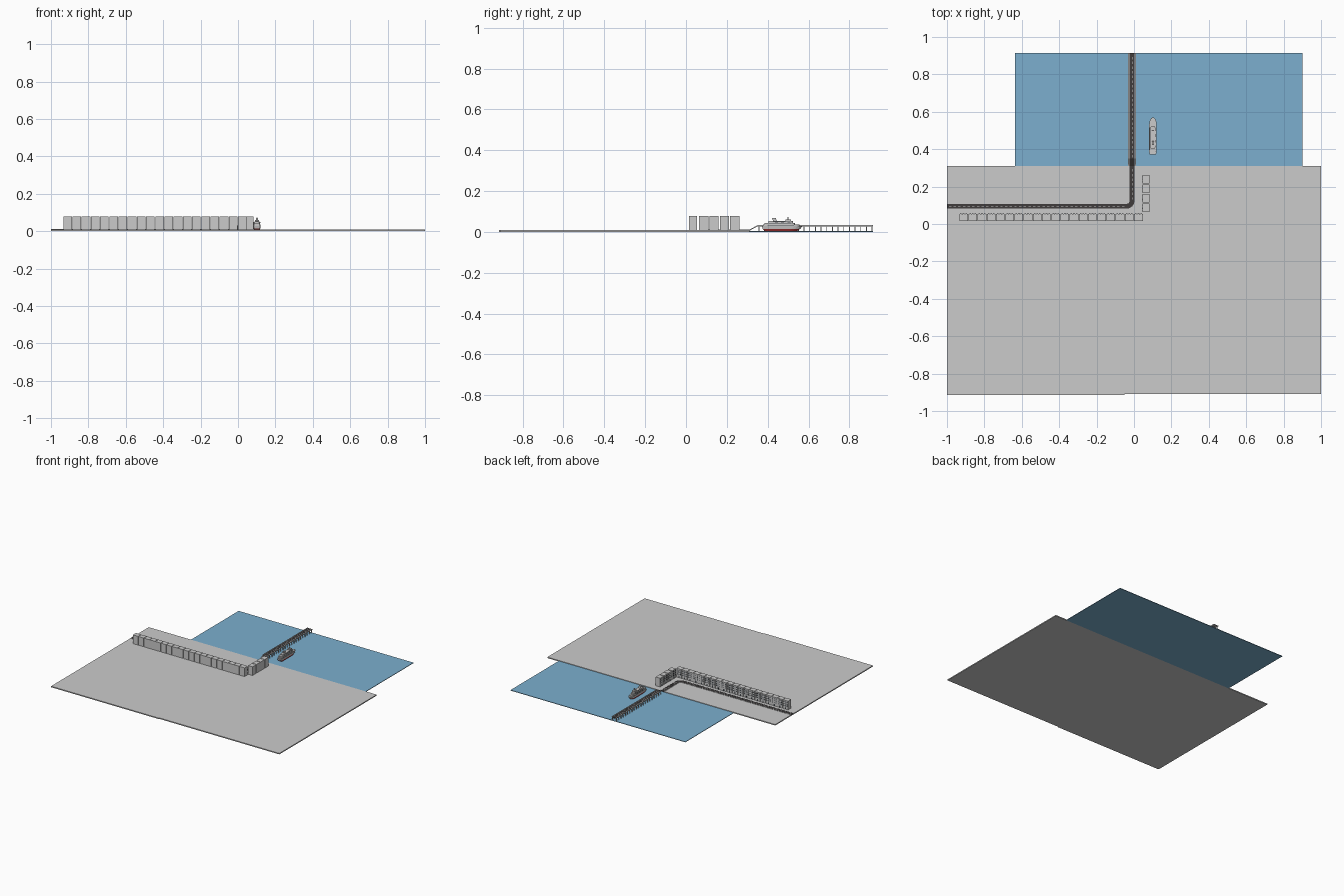
import bpy, bmesh, math

if "Cube" in bpy.data.objects:
    bpy.data.objects.remove(bpy.data.objects["Cube"])


def material(name, rgb):
    m = bpy.data.materials.new(name)
    m.diffuse_color = (*rgb, 1)
    m.use_nodes = True
    m.node_tree.nodes["Principled BSDF"].inputs["Base Color"].default_value = m.diffuse_color
    return m


WATER = material("water_blue", (0.2, 0.43, 0.62))
ASPHALT = material("asphalt", (0.05, 0.045, 0.045))
WHITE = material("paint_white", (0.85, 0.85, 0.85))
RED = material("hull_red", (0.35, 0.03, 0.03))
DARK = material("dark_glass", (0.06, 0.07, 0.08))


def add_box(bm, x0, x1, y0, y1, z0, z1, mat=0):
    v = [bm.verts.new((x, y, z)) for z in (z0, z1)
         for x, y in ((x0, y0), (x1, y0), (x1, y1), (x0, y1))]
    for f in ((3, 2, 1, 0), (4, 5, 6, 7), (0, 1, 5, 4),
              (1, 2, 6, 5), (2, 3, 7, 6), (3, 0, 4, 7)):
        bm.faces.new([v[i] for i in f]).material_index = mat


def finish(name, bm, *mats):
    me = bpy.data.meshes.new(name)
    bmesh.ops.recalc_face_normals(bm, faces=bm.faces)
    bm.to_mesh(me)
    bm.free()
    for m in mats:
        me.materials.append(m)
    ob = bpy.data.objects.new(name, me)
    bpy.context.collection.objects.link(ob)
    return ob


def box(name, *dims, mats=()):
    bm = bmesh.new()
    add_box(bm, *dims)
    return finish(name, bm, *mats)


def loft(name, rings, *mats):
    bm = bmesh.new()
    vs = [[bm.verts.new(p) for p in r] for r in rings]
    n = len(vs[0])
    for a, b in zip(vs, vs[1:]):
        for i in range(n):
            bm.faces.new((a[i], a[(i + 1) % n], b[(i + 1) % n], b[i]))
    bm.faces.new(vs[0])
    bm.faces.new(vs[-1])
    return finish(name, bm, *mats)


# Land and sea
box("land_west", -1, -0.05, -0.915, 0.31, 0, 0.008)
box("land_east", -0.05, 1, -0.91, 0.31, 0, 0.008)
box("sea", -0.635, 0.90, 0.31, 0.915, 0, 0.004, mats=[WATER])

# Road centreline: straight, rounded corner, ramp, bridge
CX, CY, R, DECK = -0.01, 0.095, 0.03, 0.031
path = [(-1, CY, 0.009)]
for i in range(9):
    a = -math.pi / 2 + i * math.pi / 16
    path.append((CX - R + R * math.cos(a), CY + R + R * math.sin(a), 0.009))
path += [(CX, 0.31, 0.009), (CX, 0.35, DECK), (CX, 0.915, DECK)]


def sweep(name, pts, off0, off1, z0, z1, *mats):
    rings = []
    for i, p in enumerate(pts):
        a, b = pts[max(i - 1, 0)], pts[min(i + 1, len(pts) - 1)]
        dx, dy = b[0] - a[0], b[1] - a[1]
        l = math.hypot(dx, dy)
        nx, ny = -dy / l, dx / l
        rings.append([(p[0] + nx * o, p[1] + ny * o, p[2] + z)
                      for o, z in ((off0, z0), (off1, z0), (off1, z1), (off0, z1))])
    return loft(name, rings, *mats)


sweep("road", path, -0.013, 0.013, -0.003, 0.0005, ASPHALT)
for side, s in (("left", 1), ("right", -1)):
    sweep(f"kerb_{side}", path, s * 0.013, s * 0.0155, -0.003, 0.0015)

# Dashed centre line
bm = bmesh.new()
for i in range(38):
    x = -0.99 + i * 0.025
    add_box(bm, x, x + 0.013, CY - 0.0009, CY + 0.0009, 0.009, 0.0101)
for i in range(32):
    y = 0.13 + i * 0.025
    if 0.30 < y < 0.35 or y > 0.90:
        continue
    z = 0.009 if y < 0.3 else DECK
    add_box(bm, CX - 0.0009, CX + 0.0009, y, y + 0.013, z, z + 0.0011)
finish("road_dashes", bm, WHITE)

# Bridge deck, piers and side beams
sweep("bridge_deck", path[-3:], -0.021, 0.021, -0.004, -0.001)
for side, s in (("left", 1), ("right", -1)):
    sweep(f"bridge_edge_{side}", path[-2:], s * 0.018, s * 0.021, -0.004, 0.003)
bm = bmesh.new()
for i in range(21):
    y = 0.355 + i * 0.0277
    for s in (-1, 1):
        x = CX + s * 0.018
        add_box(bm, x - 0.0025, x + 0.0025, y, y + 0.004, 0.003, DECK - 0.003)
    add_box(bm, CX - 0.018, CX + 0.018, y, y + 0.004, DECK - 0.007, DECK - 0.003)
finish("bridge_piers", bm)

# One building, facade with windows and door towards +y
W, D, H = 0.046, 0.039, 0.069
bm = bmesh.new()
add_box(bm, -W / 2, W / 2, -D / 2, D / 2, 0, H)
for floor in range(3):
    for k in (-1, 0, 1):
        z = 0.022 + floor * 0.015
        add_box(bm, k * 0.014 - 0.004, k * 0.014 + 0.004,
                D / 2 - 0.001, D / 2 + 0.0005, z, z + 0.009, 1)
add_box(bm, -0.005, 0.005, D / 2 - 0.001, D / 2 + 0.0005, 0, 0.015, 1)
first = finish("building", bm, None, DARK)
spots = [(-0.911 + i * 0.0492, 0.035, 0) for i in range(20)]
spots += [(0.064, 0.086 + j * 0.0512, math.pi / 2) for j in range(4)]
for n, (x, y, rot) in enumerate(spots):
    ob = first if n == 0 else first.copy()
    if n:
        bpy.context.collection.objects.link(ob)
    ob.name = f"building_{n + 1}"
    ob.location = (x, y, 0.0085)
    ob.rotation_euler.z = rot

# Ferry: rounded bow at +y
BX = 0.101


def outline(hw, y0, y1, bow, z):
    pts = [(BX - hw * 0.85, y0, z), (BX + hw * 0.85, y0, z), (BX + hw, y0 + 0.012, z)]
    for i in range(9):
        a = math.pi * i / 8
        pts.append((BX + hw * math.cos(a), y1 - bow + bow * math.sin(a), z))
    return pts + [(BX - hw, y0 + 0.012, z)]


loft("ferry_hull_lower", [outline(0.014, 0.385, 0.545, 0.04, 0.004),
                          outline(0.018, 0.375, 0.56, 0.04, 0.015)], RED)
loft("ferry_hull_upper", [outline(0.018, 0.375, 0.56, 0.04, 0.015),
                          outline(0.020, 0.372, 0.57, 0.04, 0.028)])
for n, (hw, y0, y1, bow, z0, z1) in enumerate((
        (0.018, 0.378, 0.555, 0.03, 0.028, 0.036),
        (0.017, 0.385, 0.535, 0.02, 0.036, 0.044),
        (0.014, 0.405, 0.525, 0.015, 0.044, 0.053))):
    loft(f"ferry_deck_{n + 1}", [outline(hw, y0, y1, bow, z0), outline(hw, y0, y1, bow, z1)])
    zm = (z0 + z1) / 2
    loft(f"ferry_windows_{n + 1}",
         [outline(hw + 0.0004, y0 + 0.012, y1 - bow * 0.5, bow * 0.5, z)
          for z in (zm - 0.0015, zm + 0.0015)], DARK)

# Bridge house, funnels, mast and lifeboats
box("ferry_wheelhouse", BX - 0.011, BX + 0.011, 0.488, 0.515, 0.053, 0.060)
box("ferry_mast", BX - 0.002, BX + 0.002, 0.497, 0.502, 0.060, 0.074)
box("ferry_mast_arm", BX - 0.007, BX + 0.007, 0.498, 0.501, 0.067, 0.069)
loft("ferry_funnel", [[(BX + sx * 0.006, y + s, z) for sx, y in
                       ((-1, 0.427), (1, 0.427), (1, 0.445), (-1, 0.445))]
                      for s, z in ((0, 0.053), (-0.005, 0.067))])
for s in (-1, 1):
    for k in range(3):
        y = 0.42 + k * 0.03
        x = BX + s * 0.0165
        box("ferry_lifeboat", x - 0.002, x + 0.002, y, y + 0.016, 0.044, 0.048)
